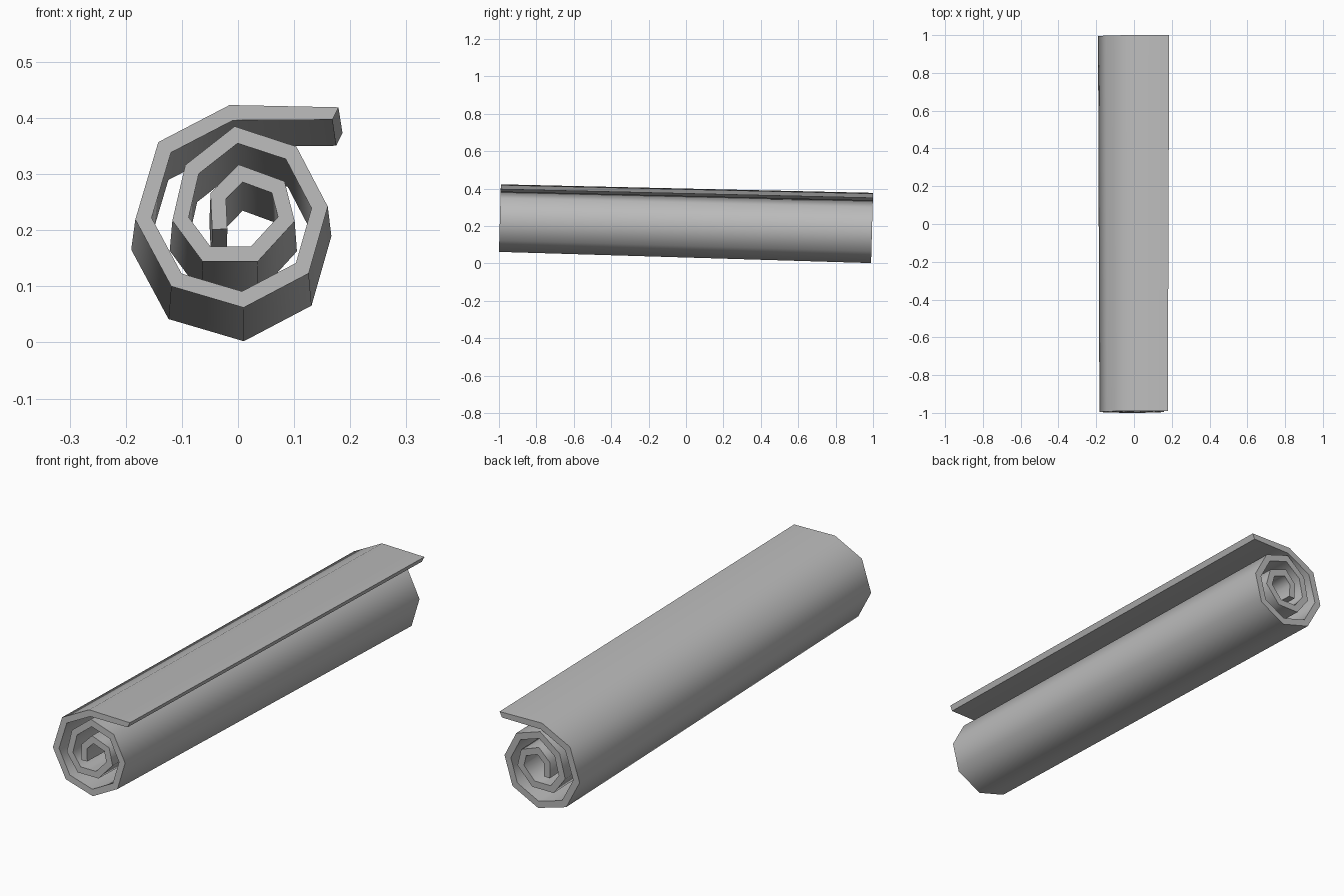
import bpy
import bmesh
from mathutils import Vector

cube = bpy.data.objects.get("Cube")
if cube:
    bpy.data.objects.remove(cube, do_unlink=True)

THICKNESS = 0.027
TAPER = 1.04      # the back end is slightly larger
DROP = 0.0624     # and lies lower
TILT = 0.028      # ends are square to the sloping axis

# Outer face of the rolled sheet (x, z), from the loose flap to the core
outer = [Vector(p) for p in (
    (.179, .419), (-.015, .423), (-.142, .357), (-.183, .219), (-.119, .1),
    (.01, .062), (.126, .123), (.16, .242), (.104, .349), (-.006, .385),
    (-.094, .316), (-.117, .217), (-.063, .144), (.035, .144), (.101, .216),
    (.083, .287), (.001, .317), (-.049, .266), (-.046, .201))]


def left_normal(a, b):
    d = (b - a).normalized()
    return Vector((-d.y, d.x))


def offset_path(points, distance):
    """Parallel path on the inner side, with mitred corners."""
    normals = [left_normal(a, b) for a, b in zip(points, points[1:])]
    before = [normals[0]] + normals
    after = normals + [normals[-1]]
    return [p + (m + n) * distance / (1 + m.dot(n))
            for p, m, n in zip(points, before, after)]


inner = offset_path(outer, THICKNESS)
inner[0] += Vector((-.01, .005))  # slanted edge of the flap


def front_point(p):
    return (p.x, -1 + TILT * (p.y - .062), p.y)


def back_point(p):
    z = p.y * TAPER - DROP
    return (p.x * TAPER, 1 + TILT * (z - .375), z)


# Rolled sheet: four long rails joined by quads
bm = bmesh.new()
rails = [[bm.verts.new(place(p)) for p in path]
         for path, place in ((outer, front_point), (outer, back_point),
                             (inner, back_point), (inner, front_point))]
for k in range(4):
    a, b = rails[k], rails[(k + 1) % 4]
    for i in range(len(outer) - 1):
        face = bm.faces.new((a[i], a[i + 1], b[i + 1], b[i]))
        face.smooth = k % 2 == 0  # curved sides smooth, spiral ends flat
for i in (0, -1):
    bm.faces.new([rail[i] for rail in rails])
bmesh.ops.recalc_face_normals(bm, faces=bm.faces)

mesh = bpy.data.meshes.new("rolled_sheet")
bm.to_mesh(mesh)
bm.free()
sheet = bpy.data.objects.new("rolled_sheet", mesh)
bpy.context.collection.objects.link(sheet)

# Plain grey
grey = bpy.data.materials.new("grey")
grey.use_nodes = True
colour = (.5, .5, .5, 1)
grey.diffuse_color = colour
for node in grey.node_tree.nodes:
    if node.type == "BSDF_PRINCIPLED":
        node.inputs["Base Color"].default_value = colour
mesh.materials.append(grey)
